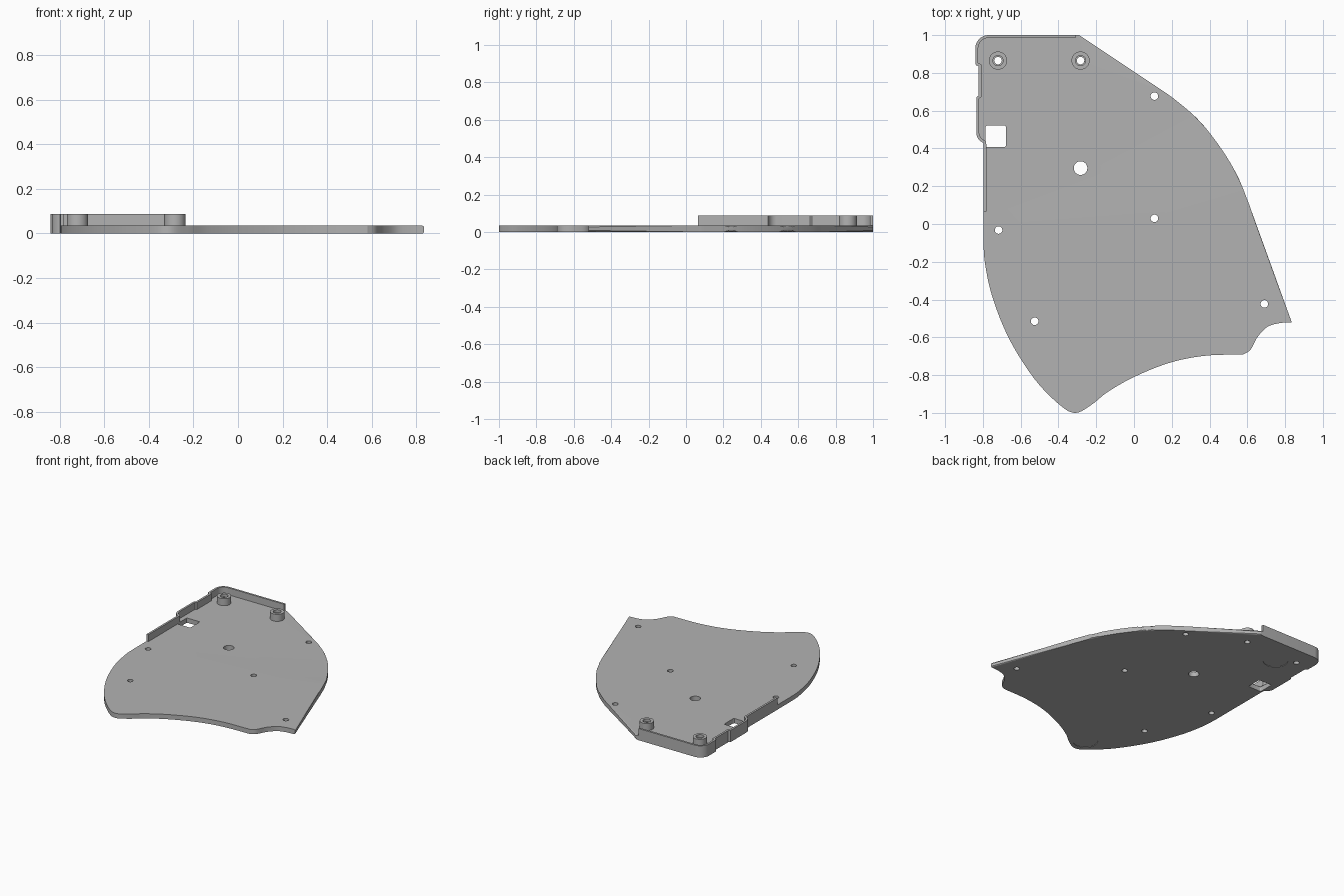
import bpy, bmesh, math
from mathutils import Vector

if "Cube" in bpy.data.objects:
    bpy.data.objects.remove(bpy.data.objects["Cube"])

THICK, TOP, WALL = 0.035, 0.087, 0.015

grey = bpy.data.materials.new("plain grey")
grey.use_nodes = True
colour = (0.45, 0.45, 0.45, 1)
grey.diffuse_color = colour
grey.node_tree.nodes["Principled BSDF"].inputs["Base Color"].default_value = colour


def arc(cx, cy, r, start, end, n=8):
    angles = [math.radians(start + (end - start) * i / n) for i in range(n + 1)]
    return [(cx + r * math.cos(a), cy + r * math.sin(a)) for a in angles]


def spline(points, steps=6):
    """Smooth curve through the given points."""
    p = [Vector(q) for q in points]
    p = [2 * p[0] - p[1]] + p + [2 * p[-1] - p[-2]]
    out = []
    for a, b, c, d in zip(p, p[1:], p[2:], p[3:]):
        for i in range(steps):
            t = i / steps
            out.append(tuple(0.5 * (2 * b + (c - a) * t + (2 * a - 5 * b + 4 * c - d) * t**2
                                    + (3 * b - a - 3 * c + d) * t**3)))
    return out + [tuple(p[-2])]


def prism(bm, outline, z0, z1):
    face = bm.faces.new([bm.verts.new((x, y, z0)) for x, y in outline])
    moved = bmesh.ops.extrude_face_region(bm, geom=[face], use_keep_orig=True)["geom"]
    for v in moved:
        if isinstance(v, bmesh.types.BMVert):
            v.co.z = z1


def finish(bm, name):
    bmesh.ops.recalc_face_normals(bm, faces=bm.faces)
    mesh = bpy.data.meshes.new(name)
    bm.to_mesh(mesh)
    bm.free()
    obj = bpy.data.objects.new(name, mesh)
    mesh.materials.append(grey)
    bpy.context.collection.objects.link(obj)
    return obj


def activate(obj):
    bpy.ops.object.select_all(action="DESELECT")
    obj.select_set(True)
    bpy.context.view_layer.objects.active = obj


def smooth(obj):
    activate(obj)
    bpy.ops.object.shade_smooth_by_angle(angle=math.radians(25))


# Wall line: back edge, rounded corner, stepped left-hand edge
wall_line = [(-0.31, 1.0)] + arc(-0.77, 0.93, 0.07, 90, 180)
wall_line += [(-0.84, 0.85), (-0.835, 0.84), (-0.823, 0.835), (-0.823, 0.68), (-0.835, 0.67)]
wall_line += arc(-0.775, 0.485, 0.06, 180, 248, 6) + [(-0.797, 0.42), (-0.797, 0.065)]

# Remaining plate edges
side_curve = spline([(-0.797, -0.08), (-0.79, -0.2), (-0.75, -0.386), (-0.66, -0.61),
                     (-0.527, -0.82), (-0.394, -0.957), (-0.31, -1.0), (-0.225, -0.957),
                     (-0.14, -0.89), (0, -0.81), (0.188, -0.735), (0.373, -0.698), (0.58, -0.69)])
notch = spline([(0.58, -0.69), (0.617, -0.665), (0.653, -0.6), (0.706, -0.545),
                (0.77, -0.525), (0.835, -0.52)])
bow = spline([(0.625, 0.06), (0.607, 0.11), (0.548, 0.254), (0.463, 0.397), (0.347, 0.545),
              (0.214, 0.661), (0.11, 0.733)]) + [(-0.29, 1.0)]

# Plate, with the long bowed edge rounded above and below
bm = bmesh.new()
prism(bm, wall_line + side_curve + notch[1:] + bow, 0, THICK)
rim = {(round(x, 4), round(y, 4)) for x, y in [notch[-1]] + bow}
edges = [e for e in bm.edges if e.is_valid
         and all((round(v.co.x, 4), round(v.co.y, 4)) in rim for v in e.verts)
         and abs(e.verts[0].co.z - e.verts[1].co.z) < 0.001]
bmesh.ops.bevel(bm, geom=edges, offset=0.008, segments=3, profile=0.5, affect="EDGES")
plate = finish(bm, "plate")

# Cutters: screw holes, square window, shallow discs underneath
posts = [(-0.72, 0.865), (-0.283, 0.865)]
small_holes = [(0.108, 0.677), (0.108, 0.03), (-0.717, -0.032), (0.69, -0.423), (-0.526, -0.515)]
bm = bmesh.new()
for x, y in posts + small_holes:
    prism(bm, arc(x, y, 0.02, 0, 345, 23), -0.1, 0.1)
prism(bm, arc(-0.283, 0.296, 0.036, 0, 350, 35), -0.1, 0.1)
window = []
for cx, cy, a in [(-0.688, 0.512, 0), (-0.776, 0.512, 90), (-0.776, 0.417, 180), (-0.688, 0.417, 270)]:
    window += arc(cx, cy, 0.01, a, a + 90, 3)
prism(bm, window, -0.1, 0.1)
for x, y in [(-0.595, 0.793), (-0.305, -0.88)]:
    prism(bm, arc(x, y, 0.085, 0, 352.5, 47), -0.1, 0.003)
cutter = finish(bm, "hole_cutter")
cutter.hide_render = True
cut = plate.modifiers.new("holes", "BOOLEAN")
cut.object = cutter
cut.solver = "EXACT"
activate(plate)
bpy.ops.object.modifier_apply(modifier=cut.name)
bpy.data.objects.remove(cutter)
smooth(plate)

# Upright wall: the line offset inwards and raised
line = [Vector(p) for p in wall_line]
inner = []
for i, p in enumerate(line):
    before = (p - line[i - 1]).normalized() if i else None
    after = (line[i + 1] - p).normalized() if i < len(line) - 1 else before
    before = before or after
    n1, n2 = Vector((-before.y, before.x)), Vector((-after.y, after.x))
    mid = (n1 + n2).normalized()
    inner.append(tuple(p + mid * WALL / max(mid.dot(n1), 0.7)))
bm = bmesh.new()
prism(bm, wall_line + inner[::-1], THICK, TOP)
smooth(finish(bm, "edge_wall"))

# Screw posts: ring profile with a counterbore, spun round
for side, (x, y) in zip(("right", "middle"), posts):
    profile = [(0.02, THICK), (0.048, THICK), (0.048, TOP), (0.027, TOP),
               (0.027, TOP - 0.02), (0.02, TOP - 0.02)]
    bm = bmesh.new()
    ring = [bm.verts.new((r, 0, z)) for r, z in profile]
    loop = [bm.edges.new((a, b)) for a, b in zip(ring, ring[1:] + ring[:1])]
    bmesh.ops.spin(bm, geom=ring + loop, cent=(0, 0, 0), axis=(0, 0, 1),
                   angle=math.tau, steps=32, use_merge=True)
    bmesh.ops.remove_doubles(bm, verts=bm.verts, dist=0.0001)
    post = finish(bm, side + "_screw_post")
    post.location = (x, y, 0)
    smooth(post)
